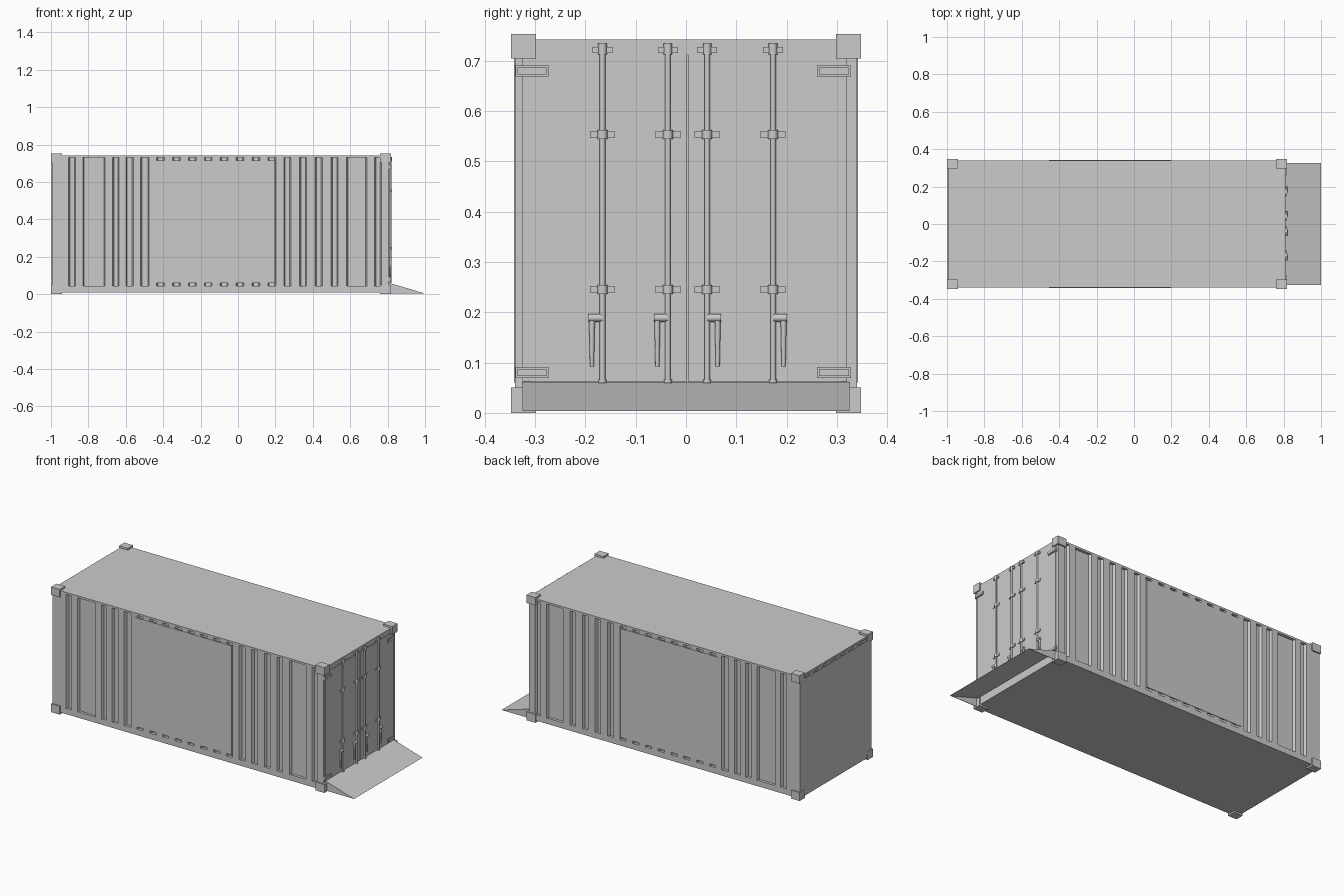
import bpy
import bmesh
from mathutils import Matrix, Vector

cube = bpy.data.objects.get("Cube")
if cube:
    bpy.data.objects.remove(cube, do_unlink=True)

steel = bpy.data.materials.new("light_grey_steel")
steel.use_nodes = True
GREY = (0.6, 0.6, 0.6, 1)
steel.diffuse_color = GREY
for node in steel.node_tree.nodes:
    if node.type == 'BSDF_PRINCIPLED':
        node.inputs["Base Color"].default_value = GREY


def finish(name, bm):
    bmesh.ops.recalc_face_normals(bm, faces=bm.faces)
    mesh = bpy.data.meshes.new(name)
    bm.to_mesh(mesh)
    bm.free()
    mesh.materials.append(steel)
    obj = bpy.data.objects.new(name, mesh)
    bpy.context.collection.objects.link(obj)
    return obj


def box(name, x, y, z):
    """Box given as (min, max) pairs."""
    bm = bmesh.new()
    size = [b - a for a, b in (x, y, z)]
    mid = [(a + b) / 2 for a, b in (x, y, z)]
    bmesh.ops.create_cube(bm, size=1, matrix=Matrix.Translation(mid) @ Matrix.Diagonal((*size, 1)))
    return finish(name, bm)


def prism(name, points, offset):
    """Closed outline swept along an offset."""
    bm = bmesh.new()
    face = bm.faces.new([bm.verts.new(p) for p in points])
    new = bmesh.ops.extrude_face_region(bm, geom=[face], use_keep_orig=True)["geom"]
    bmesh.ops.translate(bm, vec=offset, verts=[g for g in new if isinstance(g, bmesh.types.BMVert)])
    return finish(name, bm)


def rod(name, start, end, radius, end_radius=None):
    """Smooth round bar between two points."""
    a, b = Vector(start), Vector(end)
    turn = (b - a).to_track_quat('Z', 'Y').to_matrix().to_4x4()
    bm = bmesh.new()
    bmesh.ops.create_cone(bm, cap_ends=True, segments=12, radius1=radius,
                          radius2=end_radius or radius, depth=(b - a).length,
                          matrix=Matrix.Translation((a + b) / 2) @ turn)
    for f in bm.faces:
        f.smooth = len(f.verts) == 4
    return finish(name, bm)


BACK, FRONT = -0.995, 0.806     # body ends along x
SIDE = 0.34                     # body half width
LOW, HIGH = 0.045, 0.73         # corrugation height range
DEPTH, SLOPE = 0.016, 0.007


def corrugated(name, start, end, grooves, place):
    """Wall with sloped grooves; place(u, depth) gives x and y."""
    outline = [(start, 0)]
    for a, b in grooves:
        outline += [(a, 0), (a + SLOPE, DEPTH), (b - SLOPE, DEPTH), (b, 0)]
    outline += [(end, 0), (end, 0.03), (start, 0.03)]
    prism(name, [(*place(u, d), LOW) for u, d in outline], (0, 0, HIGH - LOW))


# Main shell, floor and roof
box("inner_body", (-0.97, 0.78), (-0.312, 0.312), (LOW, HIGH))
box("floor_frame", (BACK, FRONT), (-SIDE, SIDE), (0.01, LOW))
box("roof", (BACK, FRONT), (-SIDE, SIDE), (HIGH, 0.742))

# Corrugated long walls with a flat panel on each
side_grooves = [(-0.905, -0.868), (-0.83, -0.71), (-0.67, -0.635), (-0.6, -0.56), (-0.52, -0.475)]
side_grooves += [(-0.435 + 0.085 * i, -0.393 + 0.085 * i) for i in range(8)]
side_grooves += [(0.245 + 0.084 * i, 0.283 + 0.084 * i) for i in range(4)]
side_grooves += [(0.58, 0.69), (0.73, 0.767)]
for s, side in ((-1, "right"), (1, "left")):
    corrugated(side + "_wall", BACK, FRONT, side_grooves, lambda u, d: (u, s * (SIDE - d)))
    box(side + "_panel", (-0.455, 0.197), sorted((s * 0.335, s * 0.342)), (0.06, 0.715))

# Closed end wall and its cover panel
end_grooves = [(-0.285 + 0.084 * i, -0.22 + 0.084 * i) for i in range(7)]
corrugated("end_wall", -0.31, 0.31, end_grooves, lambda u, d: (BACK + d, u))
box("end_panel", (-0.997, -0.99), (-0.325, 0.325), (0.03, 0.715))

# Corner castings
for x, end in (((-1, -0.942), "back"), ((0.758, 0.818), "door")):
    for y, side in (((-0.348, -0.298), "right"), ((0.298, 0.348), "left")):
        for z, level in (((0, 0.05), "lower"), ((0.705, 0.753), "upper")):
            box(f"{level}_{end}_{side}_corner", x, y, z)

# Door end: sill, header and two leaves
FACE = 0.811
box("door_sill", (0.77, 0.809), (-0.325, 0.325), (0.01, 0.06))
box("door_header", (0.77, 0.809), (-0.325, 0.325), (0.712, 0.742))
box("right_door", (0.77, FACE), (-0.325, 0.002), (0.062, 0.712))
box("left_door", (0.77, FACE), (0.004, 0.32), (0.062, 0.712))

# Locking bars with clamps, top cams and handles
for i, (y, s) in enumerate(((-0.166, -1), (-0.036, -1), (0.042, 1), (0.173, 1)), 1):
    rod(f"locking_bar_{i}", (0.815, y, 0.06), (0.815, y, 0.732), 0.0055)
    rod(f"bar_top_{i}", (0.814, y, 0.712), (0.814, y, 0.734), 0.0085)
    rod(f"bar_foot_{i}", (0.814, y, 0.059), (0.814, y, 0.066), 0.008)
    box(f"top_cam_{i}", (0.808, 0.817), (y - 0.02, y + 0.02), (0.715, 0.727))
    for z in (0.245, 0.553):
        box(f"clamp_plate_{i}", (0.809, 0.815), (y - 0.025, y + 0.025), (z - 0.007, z + 0.007))
        rod(f"clamp_sleeve_{i}", (0.814, y, z - 0.009), (0.814, y, z + 0.009), 0.01)
    grip = y + s * 0.021
    rod(f"handle_arm_{i}", (0.815, y, 0.189), (0.815, y + s * 0.028, 0.189), 0.008)
    rod(f"handle_grip_{i}", (0.815, grip, 0.188), (0.815, grip, 0.092), 0.006, 0.004)

# Door hinges
for y, side in (((-0.339, -0.273), "right"), ((0.26, 0.328), "left")):
    for z in (0.08, 0.68):
        box(side + "_hinge", (0.8, 0.815), y, (z - 0.011, z + 0.011))
        box(side + "_hinge_strap", (0.8, 0.818), (y[0] + 0.004, y[1] - 0.004), (z - 0.007, z + 0.007))

# Loading ramp: sloped plate with side cheeks
TOP, TIP = (0.808, 0.061), (1.0, 0.004)
plate = [TOP, TIP, (0.99, 0.004), (0.808, 0.057)]
prism("ramp_plate", [(x, -0.325, z) for x, z in plate], (0, 0.65, 0))
for y in (-0.325, 0.322):
    prism("ramp_cheek", [(x, y, z) for x, z in (TOP, TIP, (0.808, 0.004))], (0, 0.003, 0))
